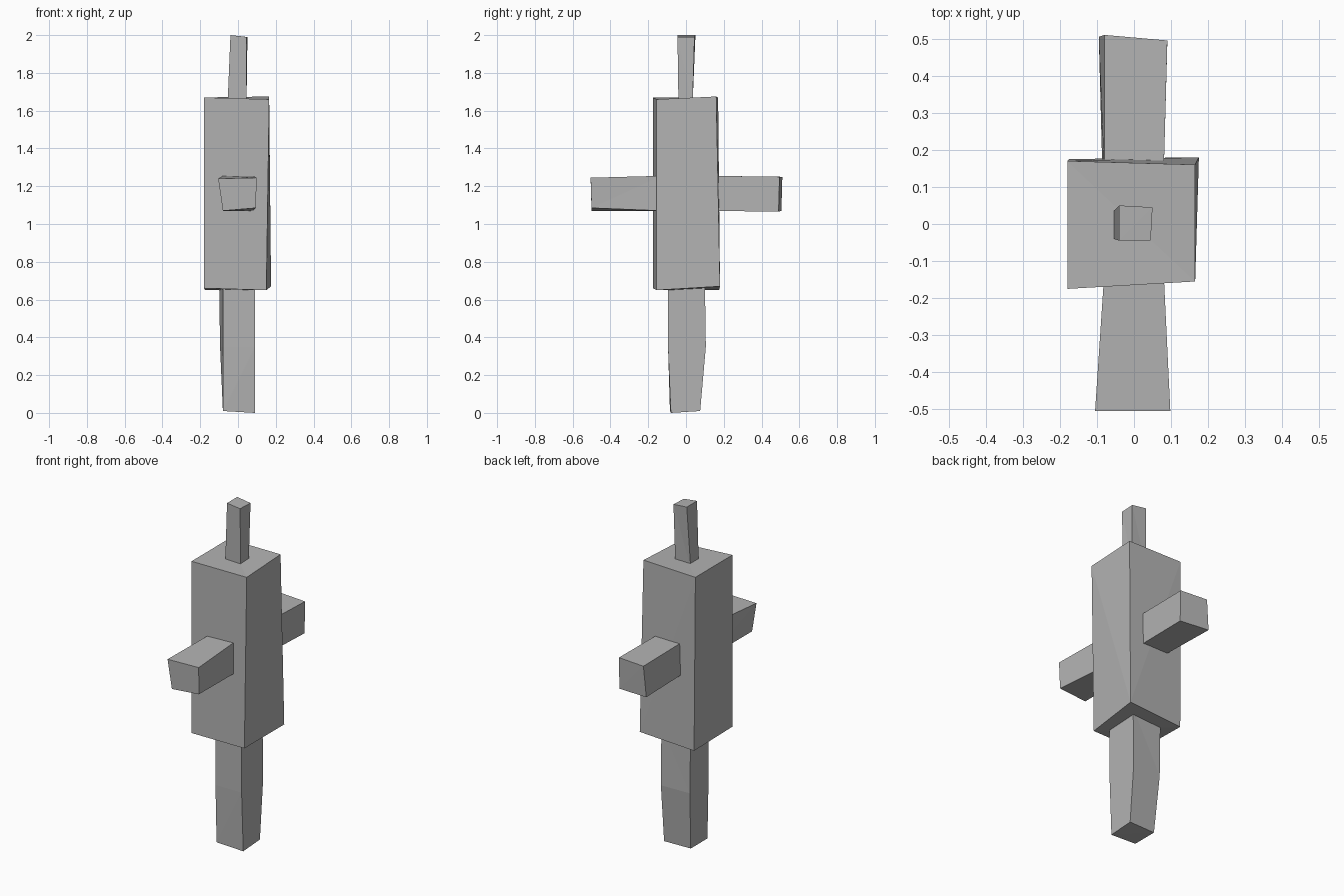
import bpy
import bmesh

cube = bpy.data.objects.get("Cube")
if cube:
    bpy.data.objects.remove(cube, do_unlink=True)

grey = bpy.data.materials.new("stone grey")
grey.use_nodes = True
colour = (0.45, 0.45, 0.45, 1)
grey.diffuse_color = colour
grey.node_tree.nodes["Principled BSDF"].inputs["Base Color"].default_value = colour


def hewn_block(name, *sections):
    """Skin a rough-cut block through four-cornered sections."""
    bm = bmesh.new()
    rings = [[bm.verts.new(p) for p in section] for section in sections]
    for a, b in zip(rings, rings[1:]):
        for i in range(4):
            j = (i + 1) % 4
            bm.faces.new((a[i], a[j], b[j], b[i]))
    bm.faces.new(rings[0][::-1])
    bm.faces.new(rings[-1])
    bmesh.ops.triangulate(bm, faces=bm.faces[:])
    bmesh.ops.recalc_face_normals(bm, faces=bm.faces[:])
    mesh = bpy.data.meshes.new(name)
    bm.to_mesh(mesh)
    bm.free()
    mesh.materials.append(grey)
    bpy.context.collection.objects.link(bpy.data.objects.new(name, mesh))


# Main block
hewn_block("body",
           [(-.18, -.175, .66), (.15, -.155, .65), (.175, .18, .67), (-.175, .175, .65)],
           [(-.18, -.175, 1.67), (.165, -.155, 1.66), (.165, .16, 1.675), (-.18, .17, 1.67)])

# Post below, slightly swollen at mid height
hewn_block("lower_post",
           [(-.08, -.085, .01), (.09, -.08, 0), (.09, .075, .01), (-.08, .07, .01)],
           [(-.08, -.095, .35), (.09, -.095, .35), (.09, .105, .35), (-.095, .1, .35)],
           [(-.08, -.095, .7), (.09, -.095, .7), (.09, .1, .7), (-.1, .1, .7)])

# Thin spike on top
hewn_block("top_spike",
           [(-.055, -.04, 1.64), (.045, -.04, 1.64), (.045, .035, 1.64), (-.055, .035, 1.64)],
           [(-.04, -.045, 2), (.045, -.045, 1.99), (.05, .045, 1.99), (-.04, .05, 2)])

# Arms to the front and back
hewn_block("front_arm",
           [(-.08, -.13, 1.07), (.08, -.13, 1.07), (.08, -.13, 1.255), (-.08, -.13, 1.255)],
           [(-.08, -.5, 1.07), (.095, -.5, 1.085), (.098, -.505, 1.245), (-.105, -.505, 1.24)])
hewn_block("back_arm",
           [(-.085, .13, 1.07), (.08, .13, 1.07), (.08, .13, 1.255), (-.08, .13, 1.255)],
           [(-.095, .505, 1.07), (.09, .49, 1.065), (.09, .495, 1.25), (-.08, .51, 1.25)])
